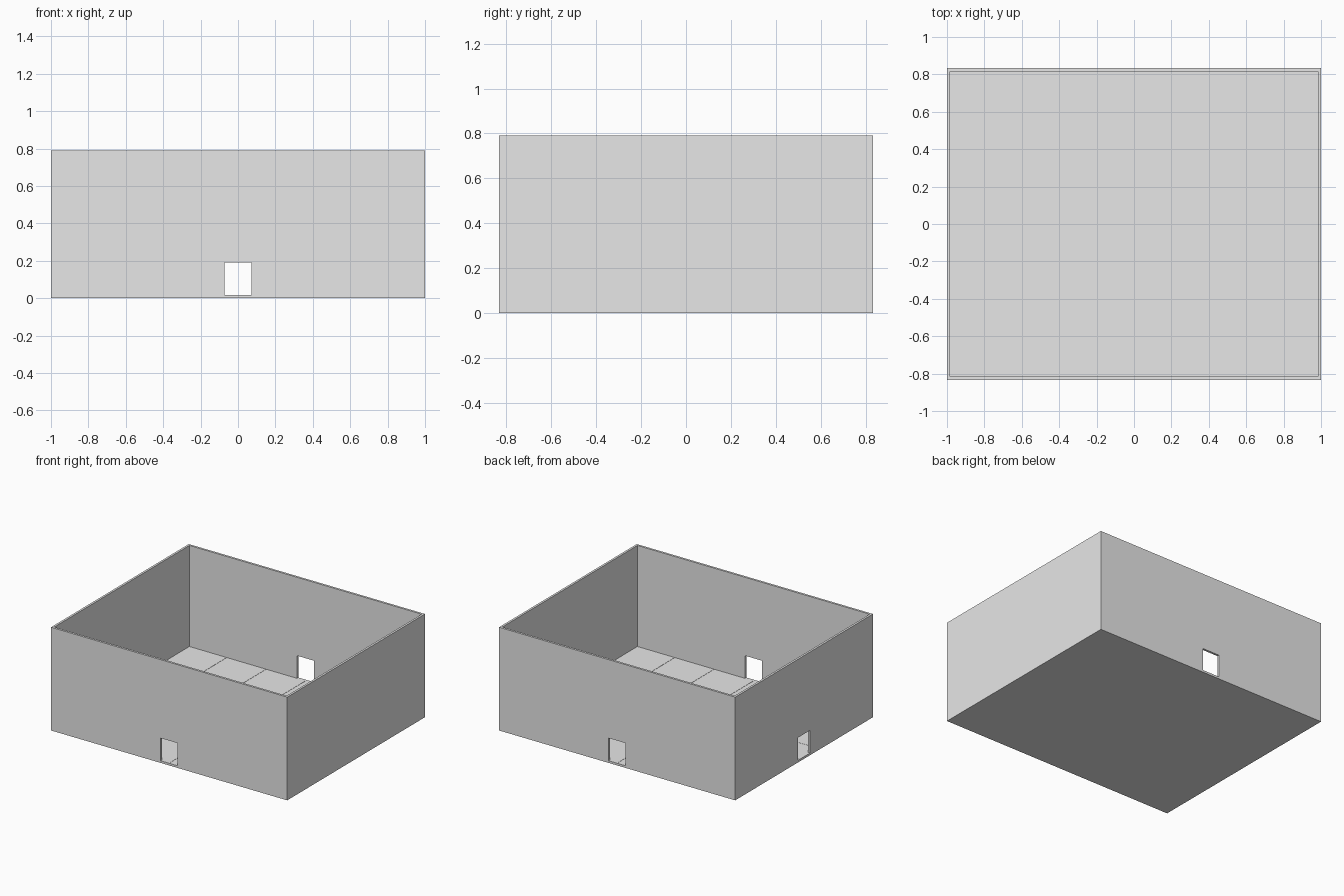
import bpy
import bmesh
from mathutils import Matrix, Vector

cube = bpy.data.objects.get("Cube")
if cube:
    bpy.data.objects.remove(cube, do_unlink=True)

# Overall dimensions
CELL = 1 / 3                 # floor tile pitch
COLS, ROWS = 6, 5
HALF_X, HALF_Y = COLS * CELL / 2, ROWS * CELL / 2
HEIGHT = 0.79
WALL = CELL / 20             # wall and floor thickness
BASE = 0.01                  # slab under the tiles
GAP = 0.002                  # groove between tiles
DOOR_HALF, DOOR_TOP = 0.0725, 0.19

grey = bpy.data.materials.new("plain_grey")
grey.use_nodes = True
colour = (0.8, 0.8, 0.8, 1)
grey.diffuse_color = colour
grey.node_tree.nodes["Principled BSDF"].inputs["Base Color"].default_value = colour


def add_box(bm, low, high):
    low, high = Vector(low), Vector(high)
    place = Matrix.Translation((low + high) / 2) @ Matrix.Diagonal((*(high - low), 1))
    bmesh.ops.create_cube(bm, size=1, matrix=place)


def make_object(name, boxes):
    bm = bmesh.new()
    for low, high in boxes:
        add_box(bm, low, high)
    mesh = bpy.data.meshes.new(name)
    bm.to_mesh(mesh)
    bm.free()
    mesh.materials.append(grey)
    obj = bpy.data.objects.new(name, mesh)
    bpy.context.collection.objects.link(obj)
    return obj


def cut(target, name, low, high):
    cutter = make_object(name, [(low, high)])
    cutter.hide_render = True
    cutter.hide_set(True)
    cutter.display_type = 'WIRE'
    mod = target.modifiers.new(name, 'BOOLEAN')
    mod.operation = 'DIFFERENCE'
    mod.solver = 'EXACT'
    mod.object = cutter


# Open-topped shell: four walls and the base slab
shell = make_object("room_walls", [((-HALF_X, -HALF_Y, 0), (HALF_X, HALF_Y, HEIGHT))])
in_x, in_y = HALF_X - WALL, HALF_Y - WALL
cut(shell, "room_cutter", (-in_x, -in_y, BASE), (in_x, in_y, HEIGHT + WALL))

# Doorways facing each other in front and back, and one in the right wall
cut(shell, "front_back_door_cutter",
    (-DOOR_HALF, -HALF_Y - WALL, WALL), (DOOR_HALF, HALF_Y + WALL, DOOR_TOP))
cut(shell, "right_door_cutter",
    (-HALF_X - WALL, -DOOR_HALF, WALL), (0, DOOR_HALF, DOOR_TOP))


# Floor tiles with narrow grooves, trimmed where they meet the walls
def span(index, half, inner):
    start = -half + index * CELL
    return max(start + GAP / 2, -inner), min(start + CELL - GAP / 2, inner)


tiles = []
for col in range(COLS):
    x0, x1 = span(col, HALF_X, in_x)
    for row in range(ROWS):
        y0, y1 = span(row, HALF_Y, in_y)
        tiles.append(((x0, y0, BASE), (x1, y1, WALL)))
make_object("floor_tiles", tiles)
